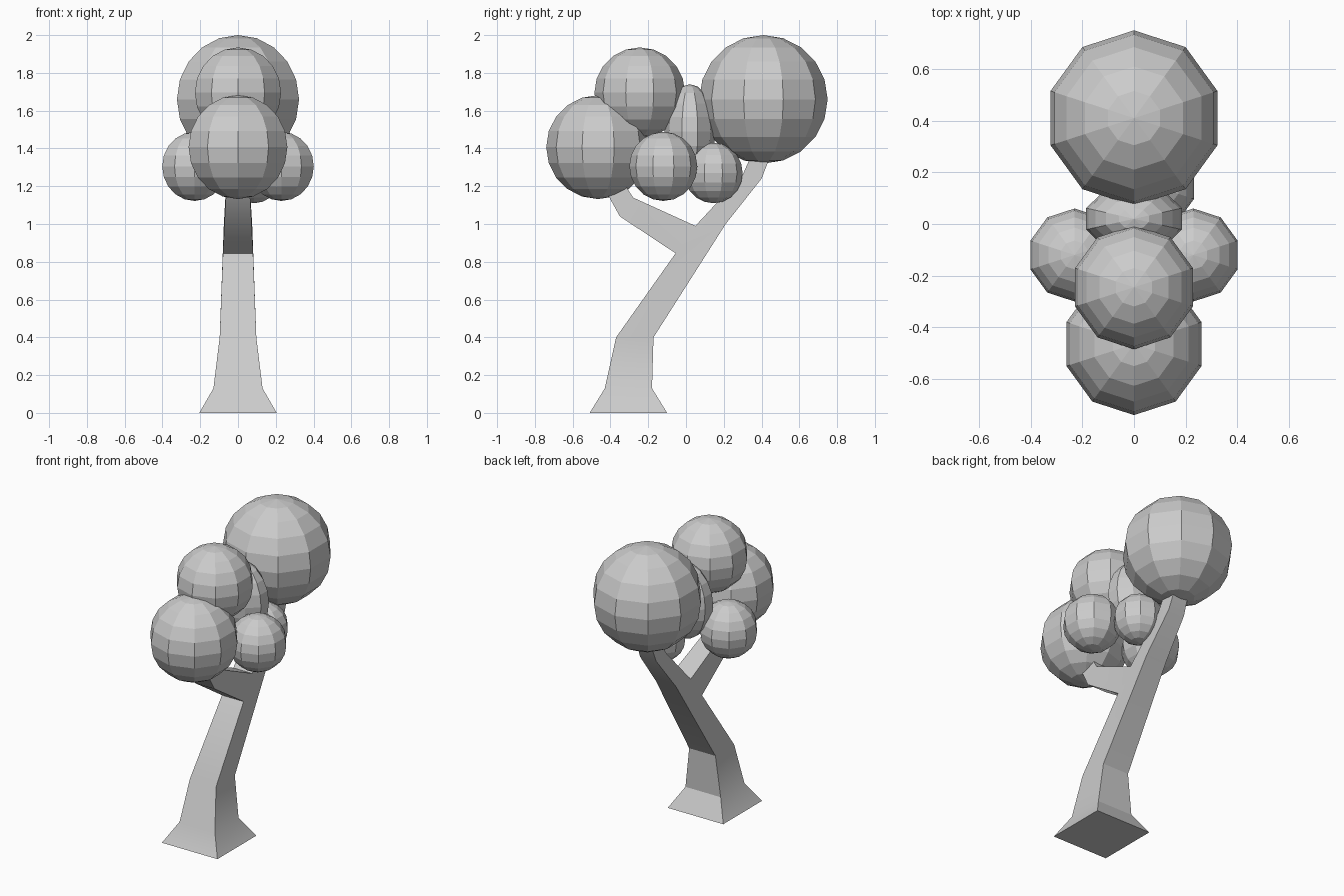
import bpy
import bmesh
from math import radians

cube = bpy.data.objects.get("Cube")
if cube:
    bpy.data.objects.remove(cube, do_unlink=True)

grey = bpy.data.materials.new("plain grey")
grey.use_nodes = True
colour = (0.6, 0.6, 0.6, 1)
grey.diffuse_color = colour
grey.node_tree.nodes["Principled BSDF"].inputs["Base Color"].default_value = colour


def foliage(name, centre, radii):
    """Faceted ball of leaves."""
    bpy.ops.mesh.primitive_uv_sphere_add(segments=10, ring_count=10, radius=1, location=centre)
    ball = bpy.context.object
    ball.name = name
    ball.scale = radii
    bpy.ops.object.transform_apply(location=False, rotation=False, scale=True)
    ball.data.materials.append(grey)


# Side outline of the forked trunk: name -> (y, z, half width)
points = {
    "foot_front": (-0.51, 0, 0.205), "foot_back": (-0.10, 0, 0.205),
    "ankle_front": (-0.43, 0.13, 0.13), "ankle_back": (-0.18, 0.13, 0.13),
    "knee_front": (-0.37, 0.40, 0.097), "knee_back": (-0.172, 0.40, 0.097),
    "fork_front": (-0.055, 0.845, 0.08), "fork_back": (0.21, 1.0, 0.075),
    "crotch": (0.05, 0.99, 0.07),
    "front_low": (-0.35, 1.04, 0.07), "front_high": (-0.28, 1.14, 0.06),
    "front_tip_low": (-0.45, 1.22, 0.06), "front_tip_high": (-0.37, 1.28, 0.05),
    "back_low": (0.40, 1.24, 0.06), "back_high": (0.30, 1.26, 0.06),
    "back_tip_low": (0.47, 1.42, 0.05), "back_tip_high": (0.37, 1.42, 0.05),
}
panels = [
    ("foot_front", "foot_back", "ankle_back", "ankle_front"),
    ("ankle_front", "ankle_back", "knee_back", "knee_front"),
    ("knee_front", "knee_back", "fork_back", "fork_front"),
    ("fork_front", "fork_back", "crotch"),
    ("fork_front", "crotch", "front_high", "front_low"),
    ("front_low", "front_high", "front_tip_high", "front_tip_low"),
    ("crotch", "fork_back", "back_low", "back_high"),
    ("back_high", "back_low", "back_tip_low", "back_tip_high"),
]

# Mirrored side panels, joined across the outline
bm = bmesh.new()
left = {n: bm.verts.new((w, y, z)) for n, (y, z, w) in points.items()}
right = {n: bm.verts.new((-w, y, z)) for n, (y, z, w) in points.items()}
edges = {(a, b) for p in panels for a, b in zip(p, p[1:] + p[:1])}
for p in panels:
    bm.faces.new([left[n] for n in p])
    bm.faces.new([right[n] for n in reversed(p)])
for a, b in sorted(edges):
    if (b, a) not in edges:
        bm.faces.new((left[b], left[a], right[a], right[b]))
bmesh.ops.recalc_face_normals(bm, faces=bm.faces)
mesh = bpy.data.meshes.new("trunk")
bm.to_mesh(mesh)
bm.free()
mesh.materials.append(grey)
trunk = bpy.data.objects.new("trunk", mesh)
bpy.context.collection.objects.link(trunk)
bpy.ops.object.select_all(action="DESELECT")
trunk.select_set(True)
bpy.context.view_layer.objects.active = trunk
bpy.ops.object.shade_smooth_by_angle(angle=radians(30))

# Foliage balls
foliage("back_foliage", (0, 0.41, 1.66), (0.34, 0.34, 0.34))
foliage("upper_foliage", (0, -0.245, 1.695), (0.24, 0.24, 0.24))
foliage("front_foliage", (0, -0.465, 1.407), (0.275, 0.275, 0.275))
foliage("middle_foliage", (0, 0.02, 1.49), (0.195, 0.135, 0.25))
foliage("small_back_foliage", (0.085, 0.145, 1.27), (0.155, 0.155, 0.16))
for side, sign in (("left", 1), ("right", -1)):
    foliage(side + "_foliage", (sign * 0.23, -0.12, 1.305), (0.18, 0.18, 0.183))
